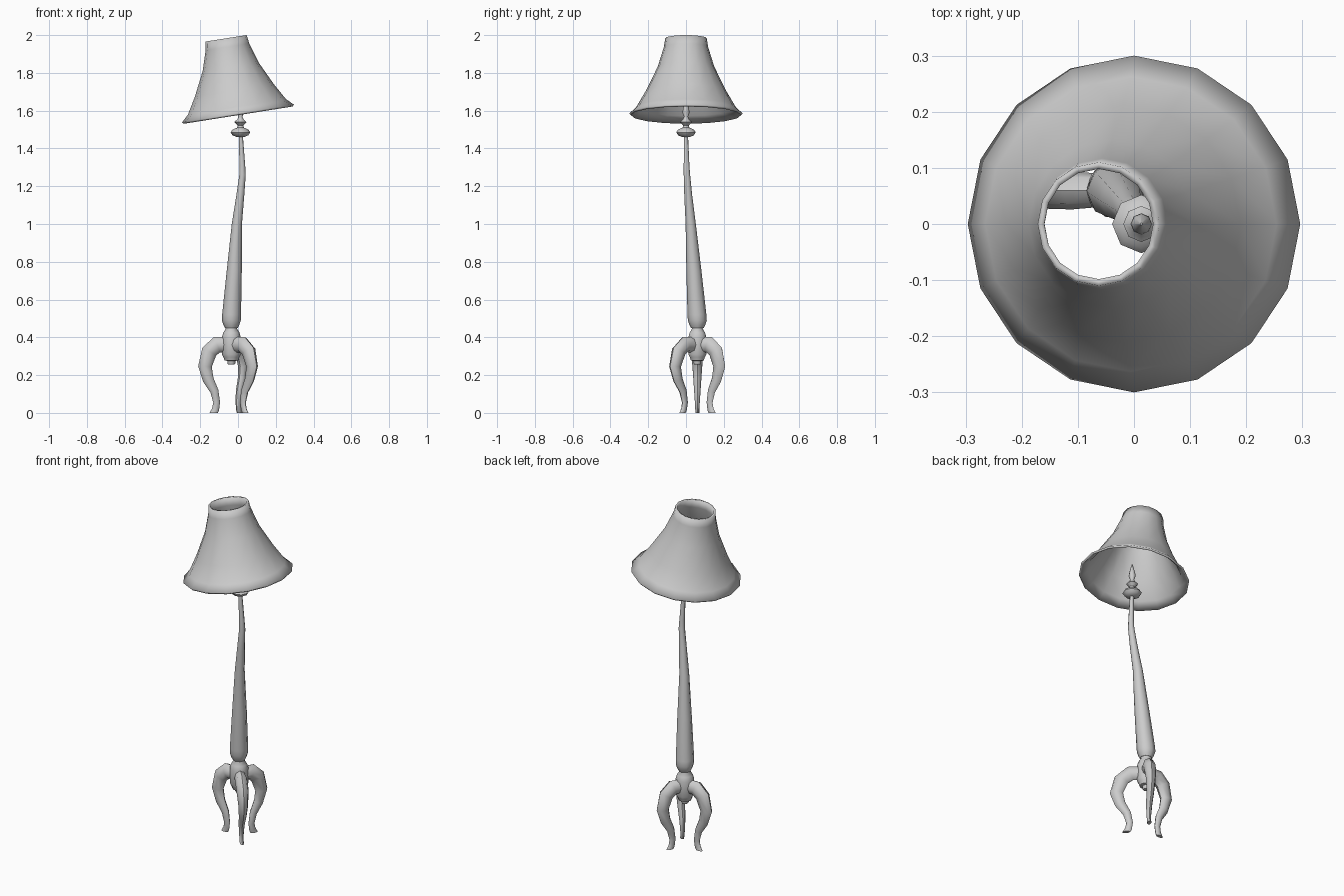
import bpy, bmesh, math
from mathutils import Vector, Matrix

if "Cube" in bpy.data.objects:
    bpy.data.objects.remove(bpy.data.objects["Cube"])


def loft(name, rings, sides, caps=True, sharp=50):
    """Skin a list of rings (centre, axis_u, axis_v) into one tube."""
    bm = bmesh.new()
    loops = []
    for c, u, v in rings:
        loops.append([bm.verts.new(Vector(c) + Vector(u) * math.cos(a) + Vector(v) * math.sin(a))
                      for a in (2 * math.pi * i / sides for i in range(sides))])
    for a, b in zip(loops, loops[1:]):
        for i in range(sides):
            j = (i + 1) % sides
            bm.faces.new((a[i], a[j], b[j], b[i]))
    if caps:
        bm.faces.new(loops[0][::-1])
        bm.faces.new(loops[-1])
    bmesh.ops.recalc_face_normals(bm, faces=bm.faces)
    mesh = bpy.data.meshes.new(name)
    bm.to_mesh(mesh)
    bm.free()
    ob = bpy.data.objects.new(name, mesh)
    bpy.context.collection.objects.link(ob)
    bpy.ops.object.select_all(action='DESELECT')
    ob.select_set(True)
    bpy.context.view_layer.objects.active = ob
    bpy.ops.object.shade_smooth_by_angle(angle=math.radians(sharp))
    return ob


def disc(x, y, z, r):
    return ((x, y, z), (r, 0, 0), (0, r, 0))


# tilted flared shade, open at both ends
shade_profile = [(0, .30), (.035, .263), (.123, .212), (.25, .15), (.357, .117), (.403, .11)]
shade = loft("lamp_shade", [disc(0, 0, h, r) for h, r in shade_profile], 16, caps=False)
shade.matrix_world = Matrix.Translation((0, 0, 1.585)) @ Matrix.Rotation(math.radians(-9), 4, 'Y')
solid = shade.modifiers.new("thickness", 'SOLIDIFY')
solid.thickness = .012
solid.offset = -1

# crooked tapering pole
pole = [(-.035, .06, .45, .034), (-.035, .06, .465, .042), (-.035, .06, .49, .05),
        (-.034, .058, .52, .05), (-.02, .042, .75, .04), (-.006, .025, 1.0, .027),
        (.012, .012, 1.15, .021), (.024, .005, 1.26, .017), (.023, .003, 1.31, .015),
        (.015, 0, 1.465, .011)]
loft("pole", [disc(*p) for p in pole], 8)

# turned collar and spike under the shade
finial = [(1.46, .02), (1.47, .042), (1.485, .052), (1.5, .042), (1.51, .018), (1.522, .015),
          (1.54, .032), (1.555, .016), (1.568, .011), (1.59, .019), (1.61, .016), (1.665, .002)]
loft("finial", [disc(.013, 0, z, r) for z, r in finial], 8)

# turned hub holding the legs
HUB = Vector((-.035, .06, 0))
hub = [(.255, .016), (.262, .021), (.275, .021), (.278, .036), (.295, .042), (.31, .05),
       (.40, .05), (.425, .043), (.445, .03), (.465, .034)]
loft("hub", [disc(HUB.x, HUB.y, z, r) for z, r in hub], 10)

# S-curved leg sections: distance out, height, half thickness, half width
leg = [(.03, .36, .043, .03), (.075, .362, .044, .034), (.117, .325, .042, .033),
       (.14, .245, .036, .026), (.122, .175, .029, .021), (.09, .115, .022, .017),
       (.078, .055, .018, .013), (.084, .018, .019, .011), (.094, 0, .022, .011)]
for name, angle, stretch in (("left_leg", 180, 1.0), ("front_leg", -47, 1.15), ("back_leg", 61, .95)):
    out = Vector((math.cos(math.radians(angle)), math.sin(math.radians(angle)), 0))
    side = Vector((-out.y, out.x, 0))
    rings = []
    for i, (d, z, t, w) in enumerate(leg):
        a, b = leg[max(i - 1, 0)], leg[min(i + 1, len(leg) - 1)]
        run, drop = b[0] - a[0], a[1] - b[1]
        if i == len(leg) - 1:          # flat foot
            run, drop = 0, 1
        n = math.hypot(run, drop)
        normal = out * (drop / n) + Vector((0, 0, run / n))
        rings.append((HUB + out * d * stretch + Vector((0, 0, z)), normal * t, side * w))
    loft(name, rings, 8)
